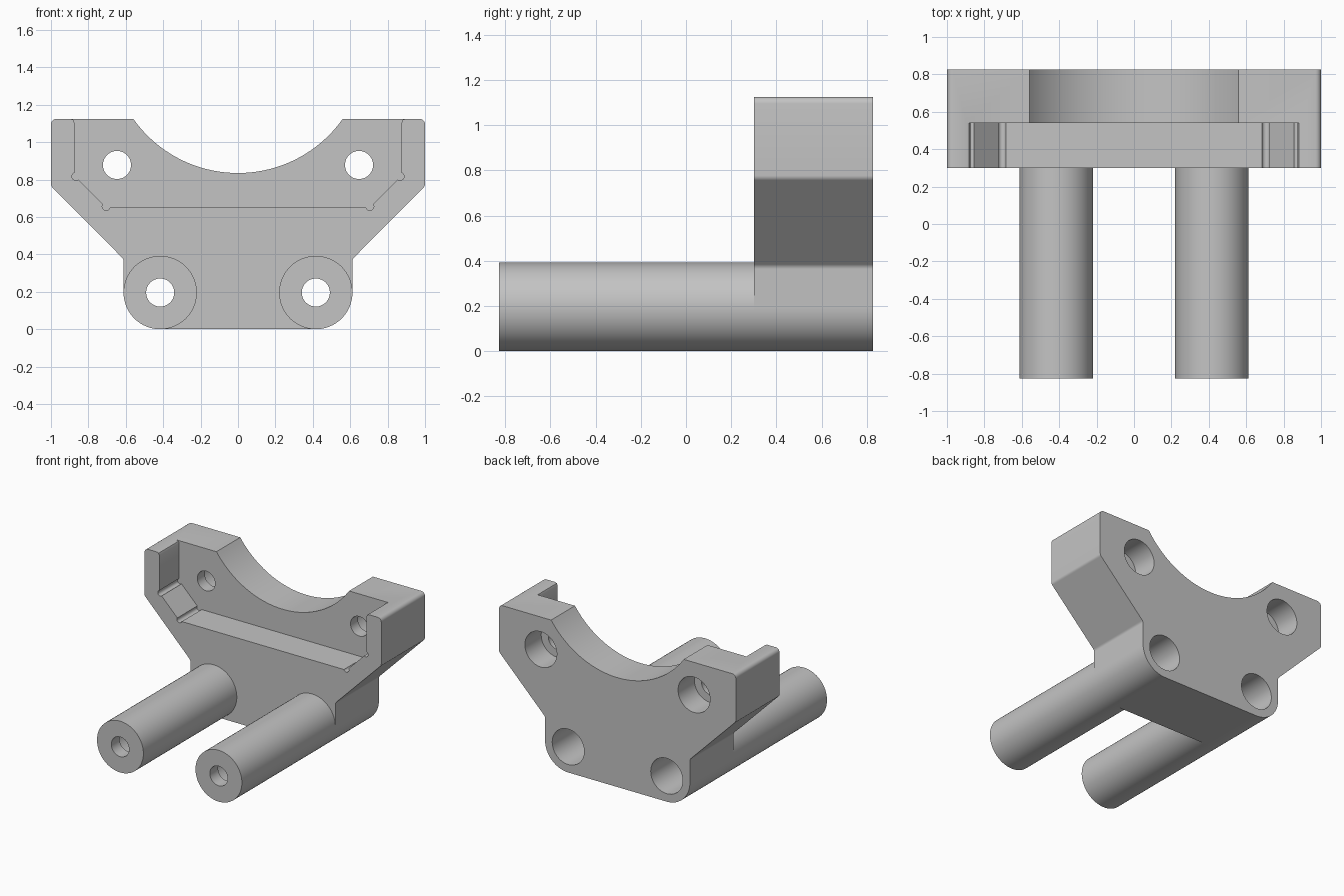
import bpy, bmesh, math
from mathutils import Vector

if "Cube" in bpy.data.objects:
    bpy.data.objects.remove(bpy.data.objects["Cube"])

FRONT, BACK, STEP, TIP = 0.30, 0.827, 0.54, -0.827
TOP = 1.125
TUBE_X, TUBE_Z, TUBE_R = 0.416, 0.196, 0.196
BORE, COUNTERBORE = 0.075, 0.135

grey = bpy.data.materials.new("plain grey")
grey.diffuse_color = (0.55, 0.55, 0.55, 1)
grey.use_nodes = True
grey.node_tree.nodes["Principled BSDF"].inputs["Base Color"].default_value = grey.diffuse_color


def fillet(a, b, c, r, n=8):
    """Points of a rounded corner at b between a and c."""
    a, b, c = Vector(a), Vector(b), Vector(c)
    u, v = (a - b).normalized(), (c - b).normalized()
    half = u.angle(v) / 2
    centre = b + (u + v).normalized() * (r / math.sin(half))
    p = b + u * (r / math.tan(half)) - centre
    q = b + v * (r / math.tan(half)) - centre
    turn = p.angle_signed(q)
    start = math.atan2(p.y, p.x)
    return [(centre.x + r * math.cos(start - turn * i / n),
             centre.y + r * math.sin(start - turn * i / n)) for i in range(n + 1)]


def circle(x, z, r, n=64):
    return [(x + r * math.cos(2 * math.pi * i / n),
             z + r * math.sin(2 * math.pi * i / n)) for i in range(n)]


def mirrored(half):
    return half + [(-x, z) for x, z in reversed(half)]


def finish(bm, name):
    bmesh.ops.recalc_face_normals(bm, faces=bm.faces)
    mesh = bpy.data.meshes.new(name)
    bm.to_mesh(mesh)
    bm.free()
    mesh.materials.append(grey)
    ob = bpy.data.objects.new(name, mesh)
    bpy.context.collection.objects.link(ob)
    return ob


def prism(name, pts, y0, y1):
    """Extrude an x-z outline from y0 to y1."""
    bm = bmesh.new()
    face = bm.faces.new([bm.verts.new((x, y0, z)) for x, z in pts])
    ext = bmesh.ops.extrude_face_region(bm, geom=[face])
    verts = [v for v in ext["geom"] if isinstance(v, bmesh.types.BMVert)]
    bmesh.ops.translate(bm, vec=(0, y1 - y0, 0), verts=verts)
    return finish(bm, name)


def smooth(ob):
    bpy.ops.object.select_all(action='DESELECT')
    ob.select_set(True)
    bpy.context.view_layer.objects.active = ob
    bpy.ops.object.shade_smooth_by_angle(angle=math.radians(25))


def cut(ob, cutters):
    for c in cutters:
        mod = ob.modifiers.new("cut", 'BOOLEAN')
        mod.operation, mod.solver, mod.object = 'DIFFERENCE', 'EXACT', c
        bpy.context.view_layer.objects.active = ob
        bpy.ops.object.modifier_apply(modifier=mod.name)
        bpy.data.objects.remove(c)


# Plate outline: rounded feet, sloped flanks, square shoulders, round saddle
corners = [(0, 0), (0.612, 0), (0.612, 0.375), (1, 0.765), (1, TOP), (0.56, TOP)]
half = []
for i, r in zip(range(1, 5), (TUBE_R, 0.03, 0.03, 0.03)):
    half += fillet(corners[i - 1], corners[i], corners[i + 1], r, 16 if i == 1 else 6)
saddle_r, saddle_z = 0.686, 1.521
a = math.asin(0.56 / saddle_r)
saddle = [(saddle_r * math.sin(a * (1 - i / 24)), saddle_z - saddle_r * math.cos(a * (1 - i / 24)))
          for i in range(25)]
plate = prism("mounting_plate", mirrored(half + saddle[:-1]), FRONT, BACK)

# Recessed pocket open at the top, with small relief rounds in its corners
pocket = mirrored([(0.705, 0.65), (0.875, 0.82), (0.875, TOP - 0.02),
                   (0.881, TOP - 0.006), (0.895, TOP), (0.895, 1.3)])
cutters = [prism("pocket_cutter", pocket, FRONT - 0.1, STEP)]
for s in (-1, 1):
    for x, z in ((0.705, 0.656), (0.867, 0.817)):
        cutters.append(prism("relief_cutter", circle(s * x, z, 0.021, 24), FRONT - 0.1, STEP))
    # Stepped screw holes above, wide bores below
    cutters.append(prism("screw_hole_cutter", circle(s * 0.647, 0.878, BORE), FRONT - 0.1, BACK + 0.1))
    cutters.append(prism("counterbore_cutter", circle(s * 0.647, 0.878, COUNTERBORE), 0.63, BACK + 0.1))
    cutters.append(prism("bore_cutter", circle(s * TUBE_X, TUBE_Z, COUNTERBORE), FRONT - 0.1, BACK + 0.1))
cut(plate, cutters)
smooth(plate)


# Hollow tubes with a narrow opening at the tip
def tube(name, x0):
    rings = [(TUBE_R, FRONT), (TUBE_R, TIP), (BORE, TIP),
             (BORE, TIP + 0.1), (COUNTERBORE, TIP + 0.1), (COUNTERBORE, FRONT)]
    bm = bmesh.new()
    loops = [[bm.verts.new((x, y, z)) for x, z in circle(x0, TUBE_Z, r)] for r, y in rings]
    for p, q in zip(loops, loops[1:]):
        for i in range(len(p)):
            j = (i + 1) % len(p)
            bm.faces.new((p[i], p[j], q[j], q[i]))
    smooth(finish(bm, name))


for side, s in (("left", -1), ("right", 1)):
    tube(side + "_tube", s * TUBE_X)
